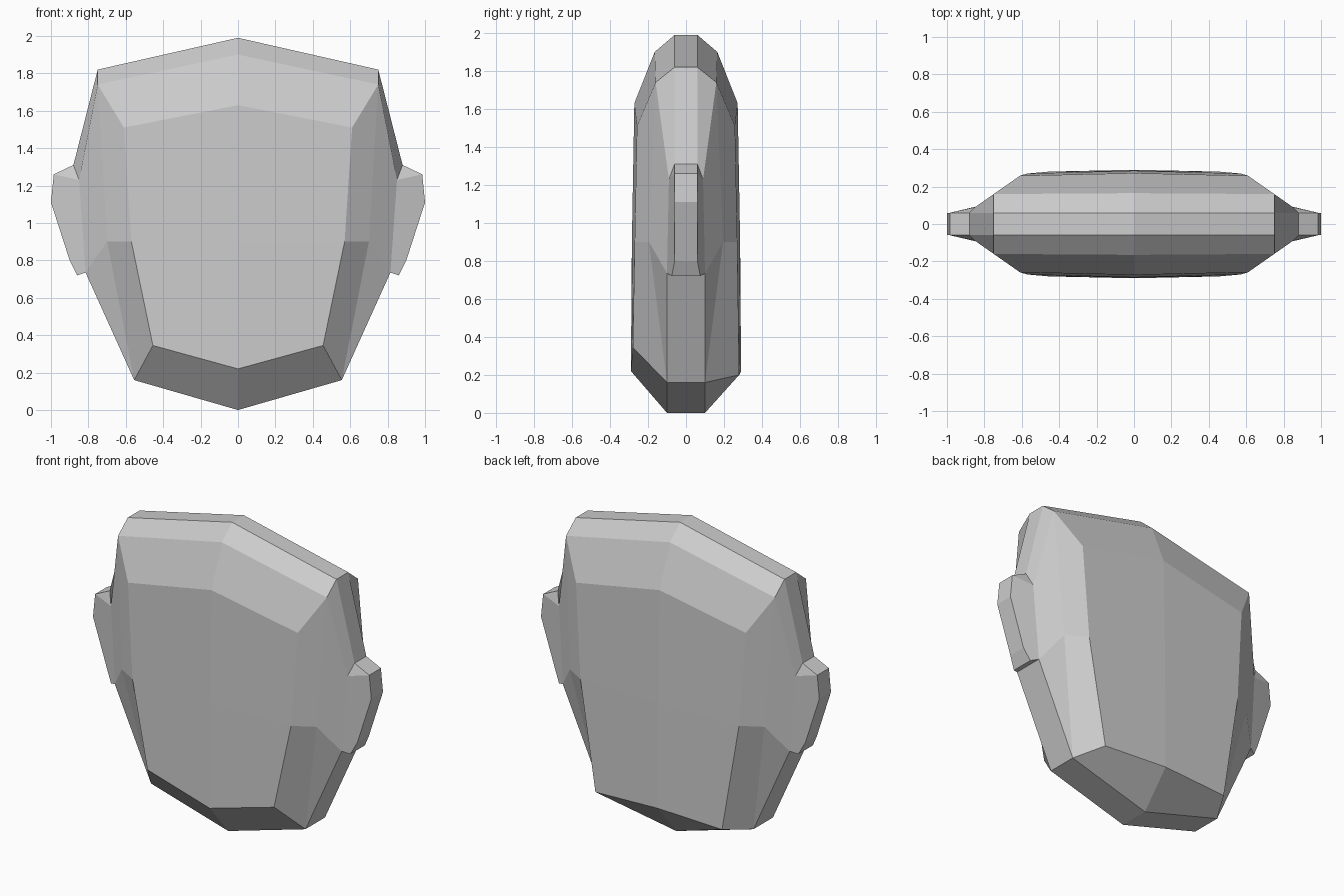
import bpy, bmesh

if "Cube" in bpy.data.objects:
    bpy.data.objects.remove(bpy.data.objects["Cube"])

# Right half of the outline, as x, depth (half thickness), z; runs from top to bottom
RIM = [(0, .06, 1.99), (.75, .06, 1.82), (.88, .06, 1.31),            # crown
       (.985, .06, 1.26), (1, .06, 1.11), (.9, .06, .8), (.86, .075, .72),  # ear
       (.815, .1, .735), (.555, .1, .16), (0, .1, 0)]                  # jaw
# Bevel line between rim and panel
BEVEL = [(0, .165, 1.9), (.75, .16, 1.74), (.85, .09, 1.23), (.70, .195, .9)]


def panel(corner_z):
    """Flat centre panel: top, top corner, side, bottom corner, bottom, middle."""
    return [(0, .272, 1.63), (.61, .258, 1.51), (.57, .27, .9),
            (.455, .28, corner_z), (0, .29, .22), (0, .285, .9)]


bm = bmesh.new()


def add_side(sign, corner_z):
    """Add the front (-1) or back (+1) shell and return its rim vertices."""
    r, b, p = [[bm.verts.new((x, sign * y, z)) for x, y, z in pts]
               for pts in (RIM, BEVEL, panel(corner_z))]
    faces = [
        (r[0], r[1], b[1], b[0]), (r[1], r[2], b[2], b[1]),      # crown bevel
        (b[0], b[1], p[1], p[0]),
        (r[2], r[3], b[2]), (b[2], *r[3:8]),                     # ear
        (p[0], p[1], p[2], p[5]), (p[5], p[2], p[3], p[4]),      # centre panel
        (p[1], b[1], b[3], p[2]), (p[2], b[3], r[8], p[3]),      # cheek
        (b[1], b[2], r[7], b[3]), (b[3], r[7], r[8]),
        (p[3], r[8], r[9], p[4]),                                # chin
    ]
    for f in faces:
        bm.faces.new(f)
    return r


# Front and back shells joined by the rim band
front = add_side(-1, .345)
back = add_side(1, .2)
for i in range(len(RIM) - 1):
    bm.faces.new((front[i], front[i + 1], back[i + 1], back[i]))

# Mirror to the left half and weld the centre seam
geom = bm.verts[:] + bm.edges[:] + bm.faces[:]
bmesh.ops.mirror(bm, geom=geom, axis='X', merge_dist=.001)
bmesh.ops.remove_doubles(bm, verts=bm.verts, dist=.001)
bmesh.ops.recalc_face_normals(bm, faces=bm.faces)

mesh = bpy.data.meshes.new("head_plate")
bm.to_mesh(mesh)
bm.free()
obj = bpy.data.objects.new("head_plate", mesh)
bpy.context.collection.objects.link(obj)
